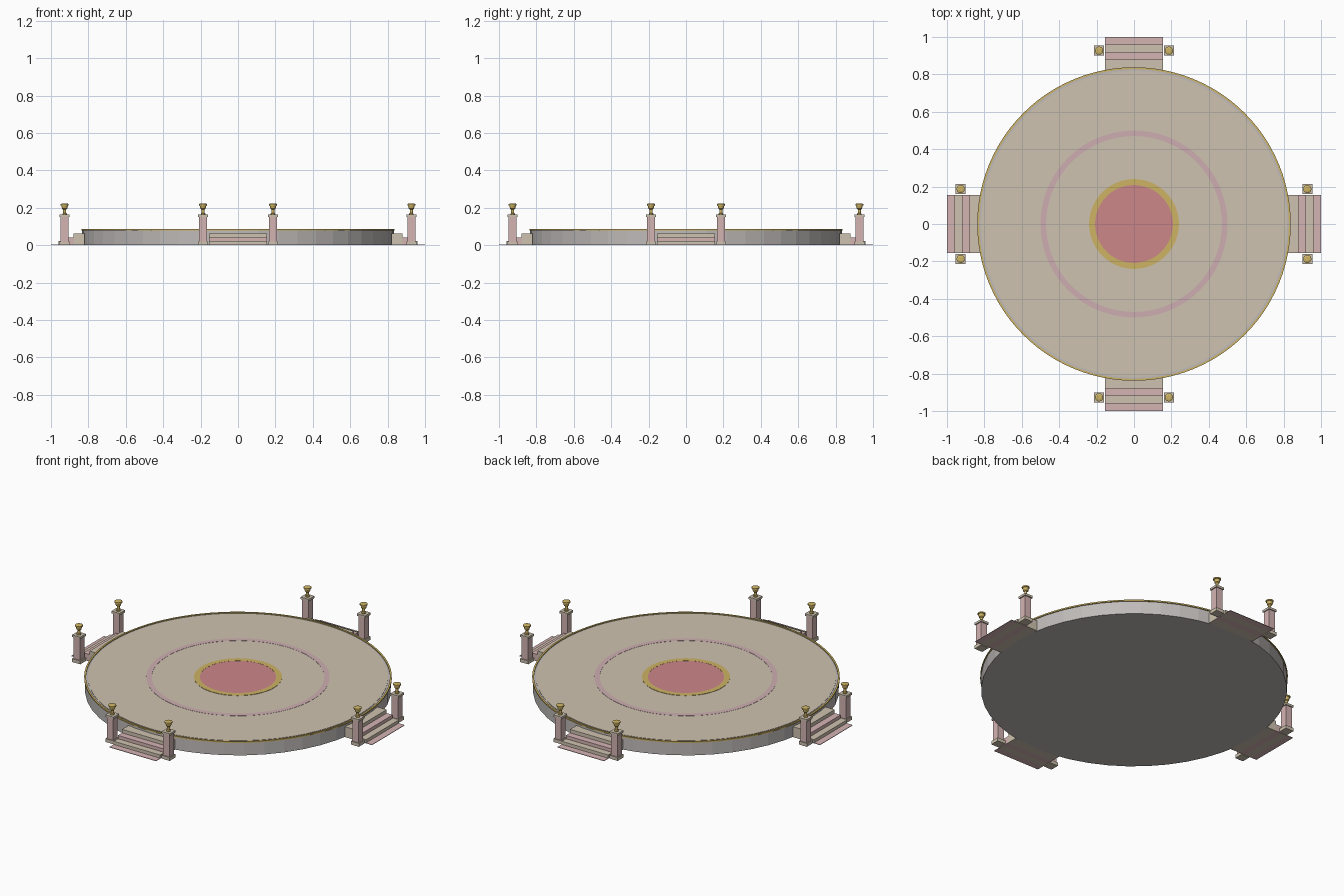
import bpy
import bmesh
from math import cos, sin, pi
from mathutils import Matrix

cube = bpy.data.objects.get("Cube")
if cube:
    bpy.data.objects.remove(cube, do_unlink=True)


def material(name, rgb):
    linear = [(c / 255) ** 2.2 for c in rgb] + [1.0]
    m = bpy.data.materials.new(name)
    m.use_nodes = True
    m.diffuse_color = linear
    bsdf = m.node_tree.nodes["Principled BSDF"]
    bsdf.inputs["Base Color"].default_value = linear
    bsdf.inputs["Roughness"].default_value = 0.7
    return m


sand = material("sand stone", (205, 193, 174))
grey = material("grey marble", (190, 186, 184))
pink = material("pink marble", (212, 178, 178))
rose = material("rose inlay", (204, 134, 136))
mauve = material("mauve inlay", (205, 172, 176))
gold = material("gold", (204, 178, 100))


def finish(bm, name, mat, turn=0.0):
    bmesh.ops.transform(bm, matrix=Matrix.Rotation(turn, 4, "Z"), verts=bm.verts)
    bmesh.ops.recalc_face_normals(bm, faces=bm.faces)
    mesh = bpy.data.meshes.new(name)
    bm.to_mesh(mesh)
    bm.free()
    mesh.materials.append(mat)
    obj = bpy.data.objects.new(name, mesh)
    bpy.context.collection.objects.link(obj)
    return obj


def box(name, mat, lo, hi, turn):
    bm = bmesh.new()
    bmesh.ops.create_cube(bm, size=1)
    for v in bm.verts:
        v.co = [(a + b) / 2 + c * (b - a) for a, b, c in zip(lo, hi, v.co)]
    return finish(bm, name, mat, turn)


def lathe(name, mat, profile, sides, at=(0, 0), turn=0.0, closed=False):
    """Revolve (radius, height) points; cap the ends unless the profile is a loop."""
    bm = bmesh.new()
    rings = [[bm.verts.new((at[0] + r * cos(2 * pi * i / sides),
                            at[1] + r * sin(2 * pi * i / sides), z))
              for i in range(sides)] for r, z in profile]
    pairs = list(zip(rings, rings[1:]))
    if closed:
        pairs.append((rings[-1], rings[0]))
    else:
        bm.faces.new(rings[0])
        bm.faces.new(rings[-1])
    for a, b in pairs:
        for i in range(sides):
            j = (i + 1) % sides
            bm.faces.new((a[i], a[j], b[j], b[i]))
    return finish(bm, name, mat, turn)


def inlay_ring(name, mat, inner, outer, z0, z1, sides=64):
    return lathe(name, mat, [(inner, z0), (outer, z0), (outer, z1), (inner, z1)],
                 sides, closed=True)


# Round platform with its floor, rim and inlays
lathe("platform_base", grey, [(0.833, 0), (0.833, 0.08)], 48)
lathe("platform_floor", sand, [(0.818, 0.079), (0.818, 0.082)], 64)
inlay_ring("gold_rim", gold, 0.828, 0.838, 0.077, 0.085, 96)
inlay_ring("mauve_ring", mauve, 0.47, 0.5, 0.081, 0.083)
inlay_ring("gold_ring", gold, 0.208, 0.24, 0.081, 0.084)
lathe("centre_disc", rose, [(0.21, 0.081), (0.21, 0.0835)], 64)

# Four stairways, each flanked by two lamp posts
STEP = 0.04
for k, side in enumerate(("front", "left", "back", "right")):
    turn = k * pi / 2
    for n, top in enumerate((0.003, 0.022, 0.042, 0.063)):
        outer = -1 + n * STEP
        inner = outer + STEP if n < 3 else -0.82
        box(f"{side}_step_{n + 1}", sand if n % 2 else pink,
            (-0.155, outer, 0), (0.155, inner, top), turn)
    for label, x in (("a", -0.187), ("b", 0.187)):
        y = -0.927
        for part, mat, half, z0, z1 in (("base", sand, 0.027, 0, 0.02),
                                        ("shaft", pink, 0.021, 0.02, 0.15),
                                        ("cap", sand, 0.027, 0.15, 0.163)):
            box(f"{side}_post_{part}_{label}", mat,
                (x - half, y - half, z0), (x + half, y + half, z1), turn)
        lathe(f"{side}_lamp_{label}", gold,
              [(0.012, 0.163), (0.012, 0.168), (0.008, 0.172), (0.008, 0.19),
               (0.014, 0.195), (0.018, 0.212), (0.022, 0.213), (0.022, 0.22),
               (0.012, 0.223)], 12, (x, y), turn)
